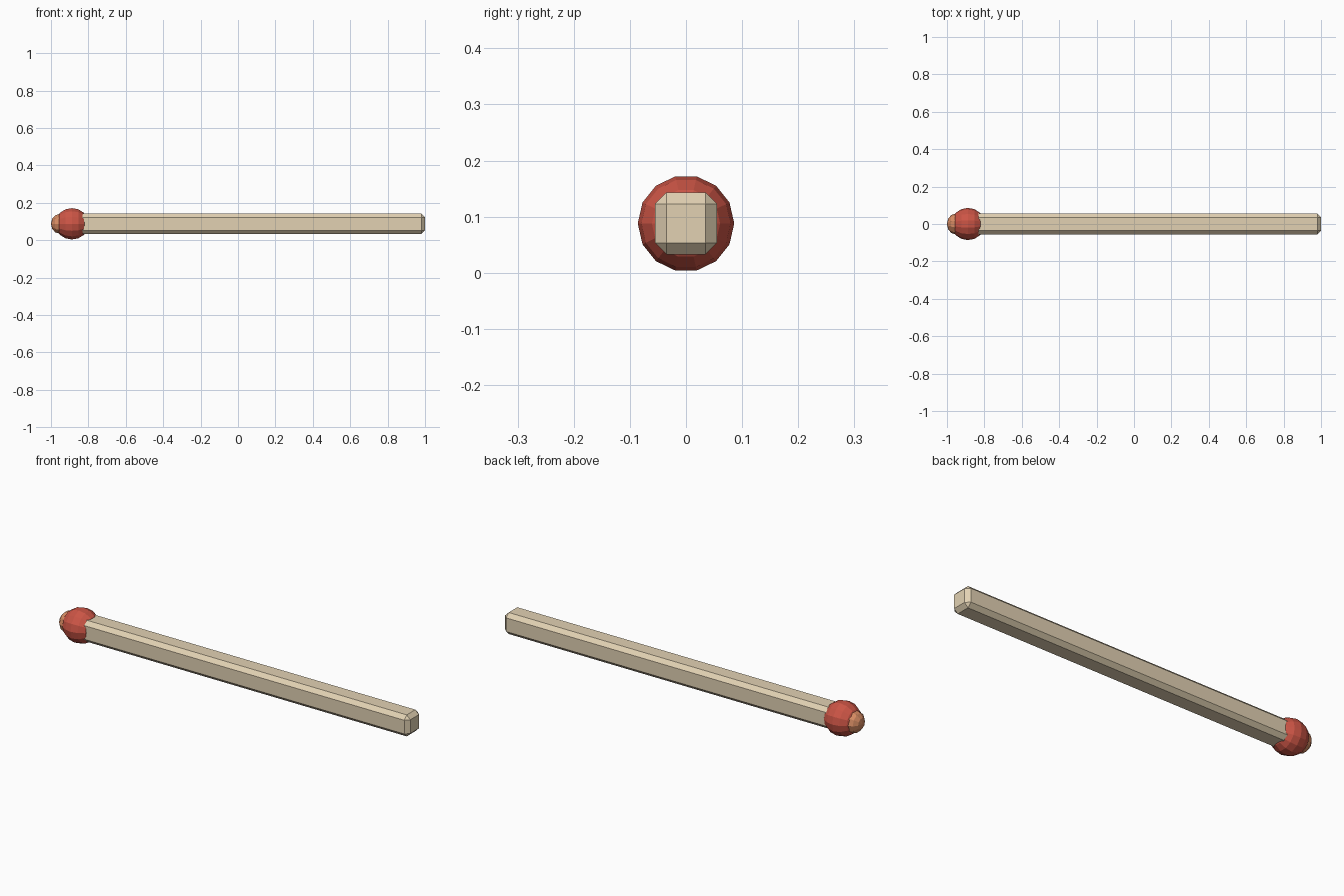
import bpy
from math import pi

if "Cube" in bpy.data.objects:
    bpy.data.objects.remove(bpy.data.objects["Cube"])

ZC = 0.088  # height of the match axis


def paint(obj, name, color):
    mat = bpy.data.materials.new(name)
    mat.diffuse_color = (*color, 1)
    mat.use_nodes = True
    mat.node_tree.nodes["Principled BSDF"].inputs["Base Color"].default_value = mat.diffuse_color
    obj.data.materials.append(mat)


def ball(name, x, scale, segments, rings, color):
    # low-poly ball with its poles along the stick
    bpy.ops.mesh.primitive_uv_sphere_add(segments=segments, ring_count=rings, radius=1,
                                         location=(x, 0, ZC), rotation=(0, pi / 2, 0))
    obj = bpy.context.object
    obj.name = name
    obj.scale = (scale[1], scale[1], scale[0])
    paint(obj, name + "_paint", color)


# wooden stick with chamfered edges
bpy.ops.mesh.primitive_cube_add(size=1, location=(0.06, 0, ZC))
stick = bpy.context.object
stick.name = "stick"
stick.dimensions = (1.88, 0.11, 0.11)
bpy.ops.object.transform_apply(location=False, rotation=False, scale=True)
bevel = stick.modifiers.new("chamfer", 'BEVEL')
bevel.width = 0.02
bevel.segments = 1
paint(stick, "wood", (0.76, 0.64, 0.45))

# red striking head and its small orange tip
ball("match_head", -0.888, (0.09, 0.086), 14, 8, (0.60, 0.09, 0.06))
ball("match_tip", -0.955, (0.045, 0.055), 10, 6, (0.65, 0.25, 0.12))
